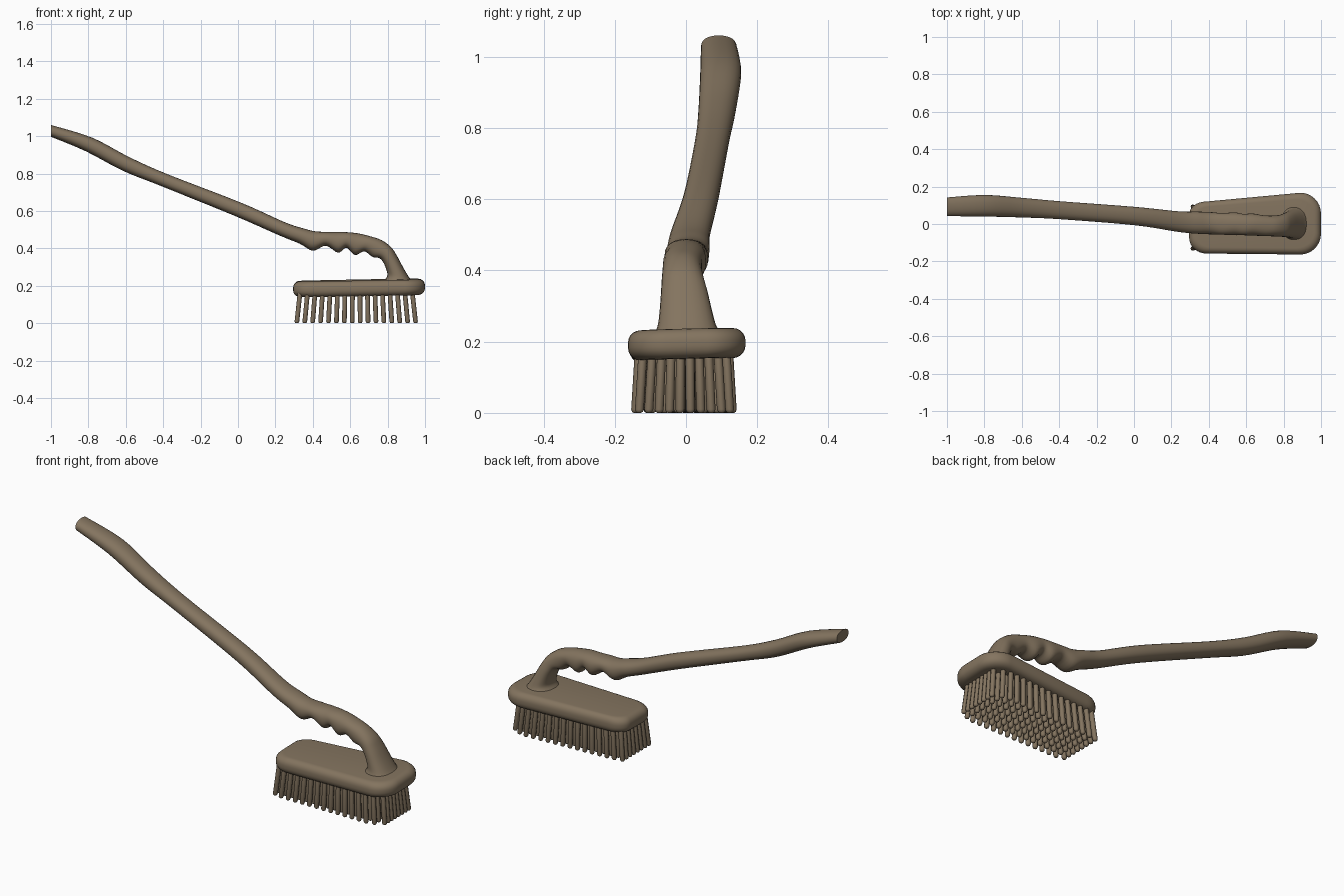
import bpy, bmesh, math
from mathutils import Vector

if "Cube" in bpy.data.objects:
    bpy.data.objects.remove(bpy.data.objects["Cube"])

brown = bpy.data.materials.new("taupe brown")
brown.diffuse_color = (0.23, 0.175, 0.115, 1)
brown.use_nodes = True
brown.node_tree.nodes["Principled BSDF"].inputs["Base Color"].default_value = brown.diffuse_color


def finish(bm, name, angle=50):
    bmesh.ops.recalc_face_normals(bm, faces=bm.faces)
    me = bpy.data.meshes.new(name)
    bm.to_mesh(me)
    bm.free()
    ob = bpy.data.objects.new(name, me)
    bpy.context.collection.objects.link(ob)
    me.materials.append(brown)
    bpy.context.view_layer.objects.active = ob
    ob.select_set(True)
    bpy.ops.object.shade_smooth_by_angle(angle=math.radians(angle))
    ob.select_set(False)
    return ob


def loft(bm, rings):
    """Join equal-length rings of points into a closed, capped skin."""
    rows = [[bm.verts.new(p) for p in r] for r in rings]
    n = len(rows[0])
    for a, b in zip(rows, rows[1:]):
        for i in range(n):
            bm.faces.new((a[i], a[(i + 1) % n], b[(i + 1) % n], b[i]))
    bm.faces.new(rows[0])
    bm.faces.new(rows[-1])


def catmull(p0, p1, p2, p3, t):
    return [0.5 * (2 * b + (c - a) * t + (2 * a - 5 * b + 4 * c - d) * t * t
                   + (3 * b - a - 3 * c + d) * t ** 3)
            for a, b, c, d in zip(p0, p1, p2, p3)]


# Brush head: tapered rounded outline, extruded with rounded rims
# corner: arc centre x, y, radius x, radius y, start angle
corners = [(0.89, 0.06, 0.105, 0.107, 0), (0.385, 0.05, 0.09, 0.07, 90),
           (0.39, -0.075, 0.095, 0.083, 180), (0.89, -0.055, 0.105, 0.108, 270)]
outline = []
for cx, cy, rx, ry, start in corners:
    for k in range(9):
        a = math.radians(start + k * 90 / 8)
        outline.append((cx + rx * math.cos(a), cy + ry * math.sin(a)))
# bulge the right end slightly
outline = [(x + (0.005 * (1 - (y / 0.17) ** 2) if x > 0.9 else 0), y) for x, y in outline]


def inset_ring(d, z):
    c = Vector((0.65, 0.0))
    ring = []
    for x, y in outline:
        sx, sy = 1 - d / 0.35, 1 - d / 0.165
        ring.append((c.x + (x - c.x) * sx, y * sy,
                     z + 0.008 * (x - 0.65) / 0.35 * 0.7 + 0.02 * y))
    return ring


bm = bmesh.new()
R = 0.035
rings = []
for k in range(6):
    a = k * math.pi / 10
    rings.append(inset_ring(R * (1 - math.sin(a)), 0.147 + R * (1 - math.cos(a))))
for k in range(6):
    a = k * math.pi / 10
    rings.append(inset_ring(R * (1 - math.cos(a)), 0.196 + R * math.sin(a)))
loft(bm, rings)
finish(bm, "brush_head", 60)

# Handle: sections as top x, top z, bottom x, bottom z, low y, high y
keys = [
    (-1.0, 1.06, -1.0, 0.997, 0.042, 0.142),
    (-0.78, 0.992, -0.815, 0.92, 0.04, 0.155),
    (-0.585, 0.89, -0.615, 0.815, 0.035, 0.14),
    (-0.385, 0.80, -0.415, 0.735, 0.026, 0.122),
    (0.015, 0.645, -0.015, 0.573, -0.006, 0.092),
    (0.25, 0.54, 0.22, 0.47, -0.042, 0.068),
    (0.35, 0.507, 0.33, 0.425, -0.052, 0.066),
    (0.41, 0.492, 0.40, 0.388, -0.055, 0.064),
    (0.475, 0.488, 0.47, 0.414, -0.057, 0.058),
    (0.54, 0.488, 0.535, 0.377, -0.06, 0.062),
    (0.59, 0.486, 0.58, 0.403, -0.06, 0.054),
    (0.645, 0.48, 0.625, 0.365, -0.062, 0.056),
    (0.71, 0.464, 0.675, 0.384, -0.064, 0.046),
    (0.77, 0.443, 0.72, 0.354, -0.066, 0.045),
    (0.82, 0.405, 0.755, 0.348, -0.068, 0.05),
    (0.85, 0.36, 0.777, 0.325, -0.07, 0.06),
    (0.885, 0.295, 0.795, 0.28, -0.074, 0.073),
    (0.915, 0.245, 0.797, 0.25, -0.079, 0.084),
    (0.935, 0.222, 0.775, 0.222, -0.088, 0.098),
]
SIDES, STEPS = 24, 5
path = []
for i in range(len(keys) - 1):
    quad = [keys[max(i - 1, 0)], keys[i], keys[i + 1], keys[min(i + 2, len(keys) - 1)]]
    path += [catmull(*quad, s / STEPS) for s in range(STEPS)]
path.append(keys[-1])
rings = []
for xt, zt, xb, zb, y0, y1 in path:
    ring = []
    for k in range(SIDES):
        a = 2 * math.pi * k / SIDES
        c, s = math.cos(a), math.sin(a)
        # slightly squared ellipse
        c = math.copysign(abs(c) ** 0.88, c)
        s = math.copysign(abs(s) ** 0.88, s)
        ring.append(((xt + xb) / 2 + s * (xt - xb) / 2, (y0 + y1) / 2 + c * (y1 - y0) / 2,
                     (zt + zb) / 2 + s * (zt - zb) / 2))
    rings.append(ring)
bm = bmesh.new()
loft(bm, rings)
finish(bm, "handle", 50)

# Bristles: splayed rods with rounded tips
bm = bmesh.new()
COLS, ROWS, RAD = 16, 8, 0.0125
for i in range(COLS):
    t = i / (COLS - 1)
    narrow = 0.72 if i == COLS - 1 else 0.92 if i in (0, COLS - 2) else 1
    for j in range(ROWS):
        v = j / (ROWS - 1)
        lo, hi = -0.132, 0.09 + 0.035 * t
        top = Vector((0.332 + 0.6 * t, (lo + (hi - lo) * v) * narrow, 0.165))
        tip = Vector((top.x + 0.036 * (t - 0.5), top.y + 0.02 * (v - 0.5), 0.0))
        rings = []
        for f, r in ((0, 1), (0.94, 1), (0.98, 0.8), (1, 0.4)):
            p = top.lerp(tip, f)
            rings.append([(p.x + RAD * r * math.cos(k * math.pi / 4),
                           p.y + RAD * r * math.sin(k * math.pi / 4), p.z) for k in range(8)])
        loft(bm, rings)
finish(bm, "bristles", 60)
